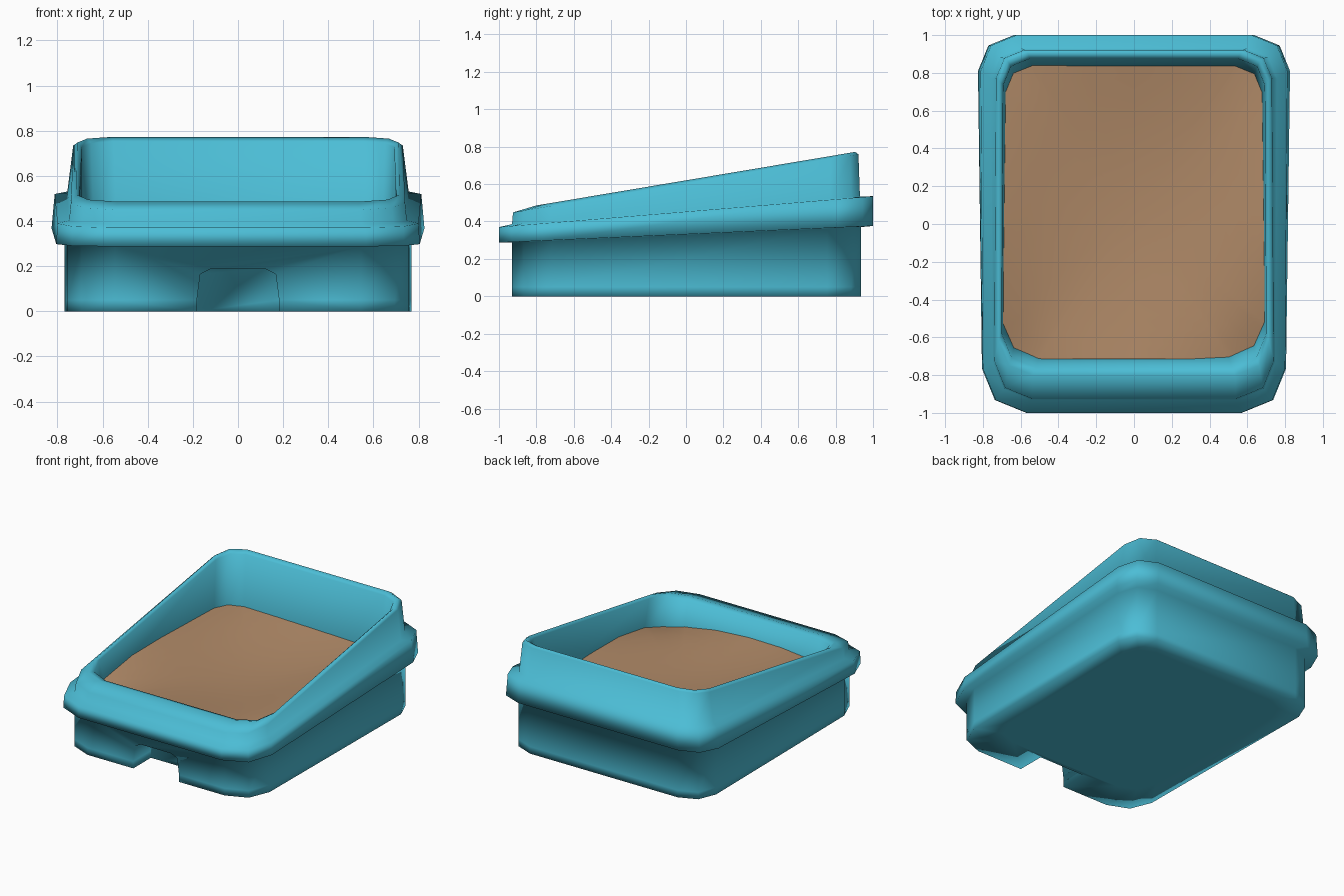
import bpy, bmesh, math

if "Cube" in bpy.data.objects:
    bpy.data.objects.remove(bpy.data.objects["Cube"])


def material(name, col):
    m = bpy.data.materials.new(name)
    m.diffuse_color = (*col, 1)
    m.use_nodes = True
    m.node_tree.nodes["Principled BSDF"].inputs["Base Color"].default_value = m.diffuse_color
    return m


teal = material("teal plastic", (0.072, 0.51, 0.67))
tan = material("tan litter", (0.43, 0.25, 0.135))


def outline(hf, hb, yf, yb, cf, cb):
    """Twelve-point plan: rectangle with two-facet corners, counter-clockwise from front left."""
    k = 0.29
    right = [(hf - cf, yf), (hf - k * cf, yf + k * cf), (hf, yf + cf),
             (hb, yb - cb), (hb - k * cb, yb - k * cb), (hb - cb, yb)]
    return right + [(-x, y) for x, y in reversed(right)]


def make(name, bm, mat):
    bmesh.ops.recalc_face_normals(bm, faces=bm.faces)
    me = bpy.data.meshes.new(name)
    bm.to_mesh(me)
    bm.free()
    me.materials.append(mat)
    ob = bpy.data.objects.new(name, me)
    bpy.context.collection.objects.link(ob)
    return ob


def smooth(ob):
    for p in ob.data.polygons:
        p.use_smooth = True


# Tray: rings lofted from the floor, over the rim band, up the wall and down inside
# (half width front, back, y front, y back, corner front, corner back, z at y=-1, z at y=+1)
rings = [
    (.62, .64, -.70, .80, .18, .16, 0, 0),
    (.755, .768, -.93, .935, .21, .18, 0, 0),
    (.755, .768, -.93, .935, .21, .18, .05, .05),
    (.755, .768, -.93, .935, .21, .18, .285, .373),
    (.805, .826, -1.0, 1.0, .235, .19, .287, .376),
    (.800, .812, -1.0, 1.0, .235, .19, .370, .535),
    (.748, .757, -.93, .93, .20, .16, .380, .540),
    (.740, .730, -.925, .922, .20, .15, .436, .772),
    (.715, .712, -.80, .905, .18, .15, .452, .788),
    (.700, .692, -.76, .875, .18, .14, .435, .772),
    (.690, .678, -.70, .835, .19, .14, .28, .37),
    (.690, .678, -.70, .835, .19, .14, .20, .20),
]
bm = bmesh.new()
loops = []
for hf, hb, yf, yb, cf, cb, z0, z1 in rings:
    loops.append([bm.verts.new((x, y, z0 + (z1 - z0) * (y + 1) / 2))
                  for x, y in outline(hf, hb, yf, yb, cf, cb)])
for a, b in zip(loops, loops[1:]):
    for i in range(12):
        j = (i + 1) % 12
        bm.faces.new((a[i], a[j], b[j], b[i]))
bm.faces.new(loops[0])
bm.faces.new(loops[-1])
tray = make("tray", bm, teal)

# Notch in the lower front wall
prof = [(-.182, -.05), (.182, -.05), (.182, .05), (.167, .165), (.12, .188),
        (-.12, .188), (-.167, .165), (-.182, .05)]
bm = bmesh.new()
ends = [[bm.verts.new((x, y, z)) for x, z in prof] for y in (-1.2, -.73)]
bm.faces.new(ends[0])
bm.faces.new(ends[1])
for i in range(8):
    j = (i + 1) % 8
    bm.faces.new((ends[0][i], ends[0][j], ends[1][j], ends[1][i]))
cutter = make("notch_cutter", bm, teal)
cutter.hide_render = True
mod = tray.modifiers.new("notch", 'BOOLEAN')
mod.operation = 'DIFFERENCE'
mod.solver = 'EXACT'
mod.object = cutter
bpy.context.view_layer.objects.active = tray
bpy.ops.object.modifier_apply(modifier=mod.name)
bpy.data.objects.remove(cutter)
smooth(tray)


# Litter: hollow in the middle, banked up at the sides, low at the front corners
def height(x, y):
    s = min(1, (x / .68) ** 2)
    side = .395 - .02 * y - .24 * min(0, y) ** 2
    centre = .305 + .11 * y * y
    return side * s + centre * (1 - s) - .025 * x


pts = outline(.697, .686, -.715, .845, .19, .14)
edge = []
for i in range(12):
    (x0, y0), (x1, y1) = pts[i], pts[(i + 1) % 12]
    edge += [(x0 + (x1 - x0) * t / 4, y0 + (y1 - y0) * t / 4) for t in range(4)]
bm = bmesh.new()
N, cy = 10, .065
loops = []
for k in range(1, N + 1):
    s = k / N
    loops.append([bm.verts.new((x * s, cy + (y - cy) * s, height(x * s, cy + (y - cy) * s)))
                  for x, y in edge])
mid = bm.verts.new((0, cy, height(0, cy)))
n = len(edge)
for i in range(n):
    j = (i + 1) % n
    bm.faces.new((mid, loops[0][i], loops[0][j]))
    for a, b in zip(loops, loops[1:]):
        bm.faces.new((a[i], b[i], b[j], a[j]))
litter = make("litter", bm, tan)
if litter.data.polygons[0].normal.z < 0:
    litter.data.flip_normals()
smooth(litter)
